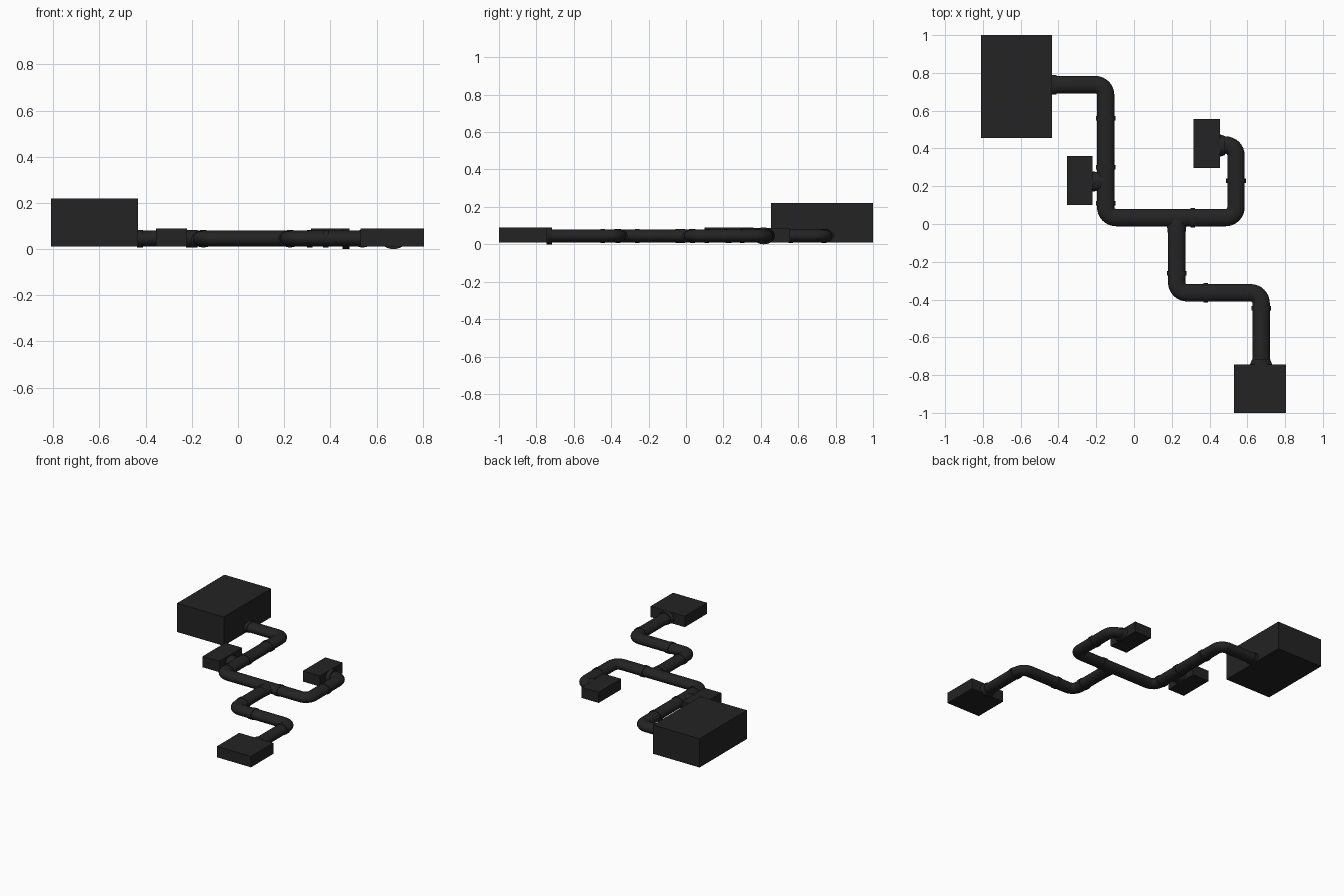
import bpy, bmesh, math
from mathutils import Vector

if "Cube" in bpy.data.objects:
    bpy.data.objects.remove(bpy.data.objects["Cube"])

dark = bpy.data.materials.new("dark charcoal")
dark.diffuse_color = (0.017, 0.017, 0.017, 1)
dark.use_nodes = True
dark.node_tree.nodes["Principled BSDF"].inputs["Base Color"].default_value = dark.diffuse_color

Z, HW, HH = 0.045, 0.046, 0.035   # pipe centre height, half width, half height
SIDES = 24


def finish(name, bm, smooth=False):
    bmesh.ops.recalc_face_normals(bm, faces=bm.faces)
    me = bpy.data.meshes.new(name)
    bm.to_mesh(me)
    bm.free()
    me.materials.append(dark)
    ob = bpy.data.objects.new(name, me)
    bpy.context.collection.objects.link(ob)
    if smooth:
        bpy.ops.object.select_all(action='DESELECT')
        ob.select_set(True)
        bpy.context.view_layer.objects.active = ob
        bpy.ops.object.shade_smooth_by_angle(angle=math.radians(40))
    return ob


def box(name, x0, x1, y0, y1, z0, z1):
    bm = bmesh.new()
    bmesh.ops.create_cube(bm, size=1)
    for v in bm.verts:
        v.co = (x0 + (v.co.x + .5) * (x1 - x0),
                y0 + (v.co.y + .5) * (y1 - y0),
                z0 + (v.co.z + .5) * (z1 - z0))
    finish(name, bm)


def rounded(points, r=0.055, steps=8):
    """Replace each inner corner of a flat path by an arc."""
    pts = [Vector(p) for p in points]
    out = [pts[0]]
    for a, b, c in zip(pts, pts[1:], pts[2:]):
        u, w = (a - b).normalized(), (c - b).normalized()
        for i in range(steps + 1):
            t = math.pi / 2 * i / steps
            out.append(b + u * r * (1 - math.sin(t)) + w * r * (1 - math.cos(t)))
    return out + [pts[-1]]


def sweep(name, path, sizes):
    """Sweep an oval along a flat path; sizes gives (half width, half height)."""
    bm = bmesh.new()
    rings = []
    for i, p in enumerate(path):
        t = (path[min(i + 1, len(path) - 1)] - path[max(i - 1, 0)]).normalized()
        n = Vector((-t.y, t.x))
        w, h = sizes[i]
        ring = []
        for k in range(SIDES):
            a = 2 * math.pi * k / SIDES
            q = p + n * w * math.cos(a)
            ring.append(bm.verts.new((q.x, q.y, Z + h * math.sin(a))))
        rings.append(ring)
    for r0, r1 in zip(rings, rings[1:]):
        for k in range(SIDES):
            j = (k + 1) % SIDES
            bm.faces.new((r0[k], r0[j], r1[j], r1[k]))
    bm.faces.new(rings[0])
    bm.faces.new(rings[-1])
    finish(name, bm, True)


def pipe(name, points):
    path = rounded(points)
    sweep(name, path, [(HW, HH)] * len(path))


def collar(name, x, y, axis, length=0.024, w0=0.052, w1=0.052, h=0.038):
    d = Vector((1, 0)) if axis == 'x' else Vector((0, 1))
    c = Vector((x, y))
    sweep(name, [c - d * length / 2, c + d * length / 2], [(w0, h), (w1, h)])


# Equipment boxes
box("large_box", -0.81, -0.433, 0.455, 1.0, 0.01, 0.22)
box("left_small_box", -0.355, -0.22, 0.10, 0.36, 0.01, 0.09)
box("right_small_box", 0.316, 0.455, 0.297, 0.555, 0.01, 0.088)
box("front_box", 0.53, 0.805, -1.0, -0.743, 0.01, 0.09)

# Main run, front branch and short side stub
pipe("main_pipe", [(-0.44, 0.738), (-0.15, 0.738), (-0.15, 0.034),
                   (0.54, 0.034), (0.54, 0.418), (0.44, 0.418)])
pipe("branch_pipe", [(0.226, 0.034), (0.226, -0.364), (0.673, -0.364), (0.673, -0.75)])
pipe("side_stub", [(-0.23, 0.225), (-0.15, 0.225)])

# Joint collars along the pipes
for i, (x, y, axis) in enumerate([
        (-0.15, 0.56, 'y'), (-0.15, 0.30, 'y'), (-0.15, 0.11, 'y'),
        (0.31, 0.034, 'x'), (0.54, 0.23, 'y'), (0.226, -0.26, 'y'),
        (0.38, -0.364, 'x'), (0.673, -0.445, 'y')]):
    collar(f"joint_collar_{i + 1}", x, y, axis)
collar("tee_collar", 0.226, -0.03, 'y', 0.05, 0.046, 0.052, 0.037)

# Flanges where pipes meet the boxes
collar("large_box_flange", -0.424, 0.738, 'x', 0.025)
collar("left_box_flange", -0.20, 0.225, 'x', 0.05, 0.055, 0.046)
collar("right_box_flange", 0.467, 0.415, 'x', 0.03, 0.06, 0.05, 0.045)
collar("front_box_flange", 0.673, -0.732, 'y', 0.03, 0.06, 0.048, 0.045)
